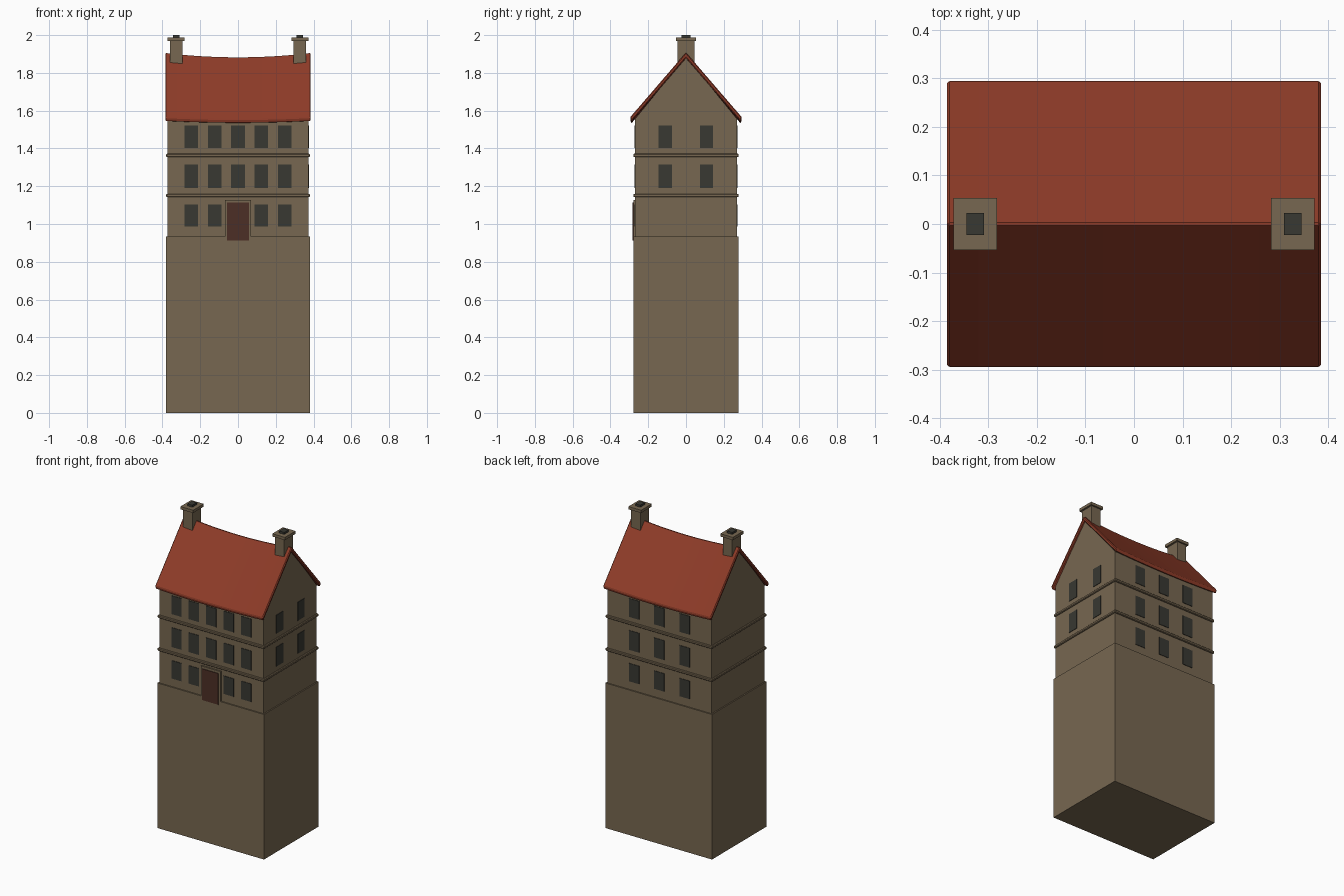
import bpy, bmesh
from mathutils import Vector

if "Cube" in bpy.data.objects:
    bpy.data.objects.remove(bpy.data.objects["Cube"])


def material(name, rgb):
    m = bpy.data.materials.new(name)
    m.diffuse_color = (*rgb, 1)
    m.use_nodes = True
    m.node_tree.nodes["Principled BSDF"].inputs["Base Color"].default_value = m.diffuse_color
    return m


STONE = material("tan stone", (0.185, 0.137, 0.082))
ROOF = material("red tile", (0.270, 0.044, 0.021))
GLASS = material("dark glass", (0.040, 0.040, 0.032))
DOOR = material("door brown", (0.073, 0.028, 0.019))


def finish(bm, name, mat, bevel=0):
    bmesh.ops.recalc_face_normals(bm, faces=bm.faces)
    me = bpy.data.meshes.new(name)
    bm.to_mesh(me)
    bm.free()
    me.materials.append(mat)
    ob = bpy.data.objects.new(name, me)
    bpy.context.collection.objects.link(ob)
    if bevel:
        mod = ob.modifiers.new("bevel", 'BEVEL')
        mod.width = bevel
        mod.segments = 1
        mod.limit_method = 'ANGLE'
        mod.angle_limit = 0.6
    return ob


def box(name, lo, hi, mat, bevel=0):
    bm = bmesh.new()
    bmesh.ops.create_cube(bm, size=1)
    lo, hi = Vector(lo), Vector(hi)
    for v in bm.verts:
        v.co = (lo + hi) / 2 + v.co * (hi - lo)
    return finish(bm, name, mat, bevel)


def loft(name, half_length, profile, mat, bevel=0, steps=12):
    """Sweep a y,z profile along x; profile(t) takes t = squared distance from the middle."""
    bm = bmesh.new()
    rings = []
    for i in range(steps + 1):
        u = 2 * i / steps - 1
        rings.append([bm.verts.new((u * half_length, y, z)) for y, z in profile(u * u)])
    n = len(rings[0])
    for a, b in zip(rings, rings[1:]):
        for j in range(n):
            bm.faces.new((a[j], a[(j + 1) % n], b[(j + 1) % n], b[j]))
    bm.faces.new(rings[0])
    bm.faces.new(rings[-1])
    return finish(bm, name, mat, bevel)


# Foundation block
box("foundation", (-0.38, -0.278, 0), (0.38, 0.278, 0.934), STONE)


# House body with a gable that follows the sagging ridge
def wall_profile(t):
    eave, ridge = 1.548 + 0.008 * t, 1.863 + 0.023 * t
    return [(-0.27, 0.92), (0.27, 0.92), (0.27, eave), (0, ridge), (-0.27, eave)]


loft("house_walls", 0.372, wall_profile, STONE)


# Sagging saddle roof
def roof_profile(t):
    e, r = 0.010 * t, 0.023 * t
    return [(-0.296, 1.555 + e), (0, 1.886 + r), (0.296, 1.555 + e),
            (0.290, 1.532 + e), (0, 1.856 + r), (-0.290, 1.532 + e)]


loft("roof", 0.385, roof_profile, ROOF, bevel=0.005)

# String courses between the storeys
for i, z in enumerate((1.151, 1.363)):
    box(f"string_course_{i + 1}", (-0.38, -0.279, z - 0.009), (0.38, 0.279, z + 0.009), STONE, 0.004)

# Windows: front 5 x 3 (door in the middle below), back 3 x 3, right side 2 x 2
ROWS = ((0.987, 1.103), (1.190, 1.315), (1.402, 1.521))
P = 0.003
for r, (z0, z1) in enumerate(ROWS):
    for c in range(-2, 3):
        if r == 0 and c == 0:
            continue
        x = c * 0.124
        box("front_window", (x - 0.036, -0.27 - P, z0), (x + 0.036, -0.267, z1), GLASS)
    for x in (-0.18, 0, 0.18):
        box("back_window", (x - 0.036, 0.267, z0), (x + 0.036, 0.27 + P, z1), GLASS)
    if r:
        for y in (-0.11, 0.108):
            box("side_window", (0.369, y - 0.035, z0), (0.372 + P, y + 0.035, z1), GLASS)

# Door and its surround
box("door_surround", (-0.070, -0.279, 0.90), (0.070, -0.265, 1.128), STONE)
box("door", (-0.057, -0.283, 0.912), (0.057, -0.275, 1.113), DOOR)

# Chimneys: stack, cap slab and dark flue
for side, s in (("left", -1), ("right", 1)):
    x = s * 0.327
    box(f"{side}_chimney_stack", (x - 0.033, -0.044, 1.78), (x + 0.033, 0.044, 1.972), STONE)
    box(f"{side}_chimney_cap", (x - 0.045, -0.054, 1.969), (x + 0.045, 0.054, 1.987), STONE)
    box(f"{side}_chimney_flue", (x - 0.018, -0.023, 1.98), (x + 0.018, 0.023, 2.0), GLASS)
